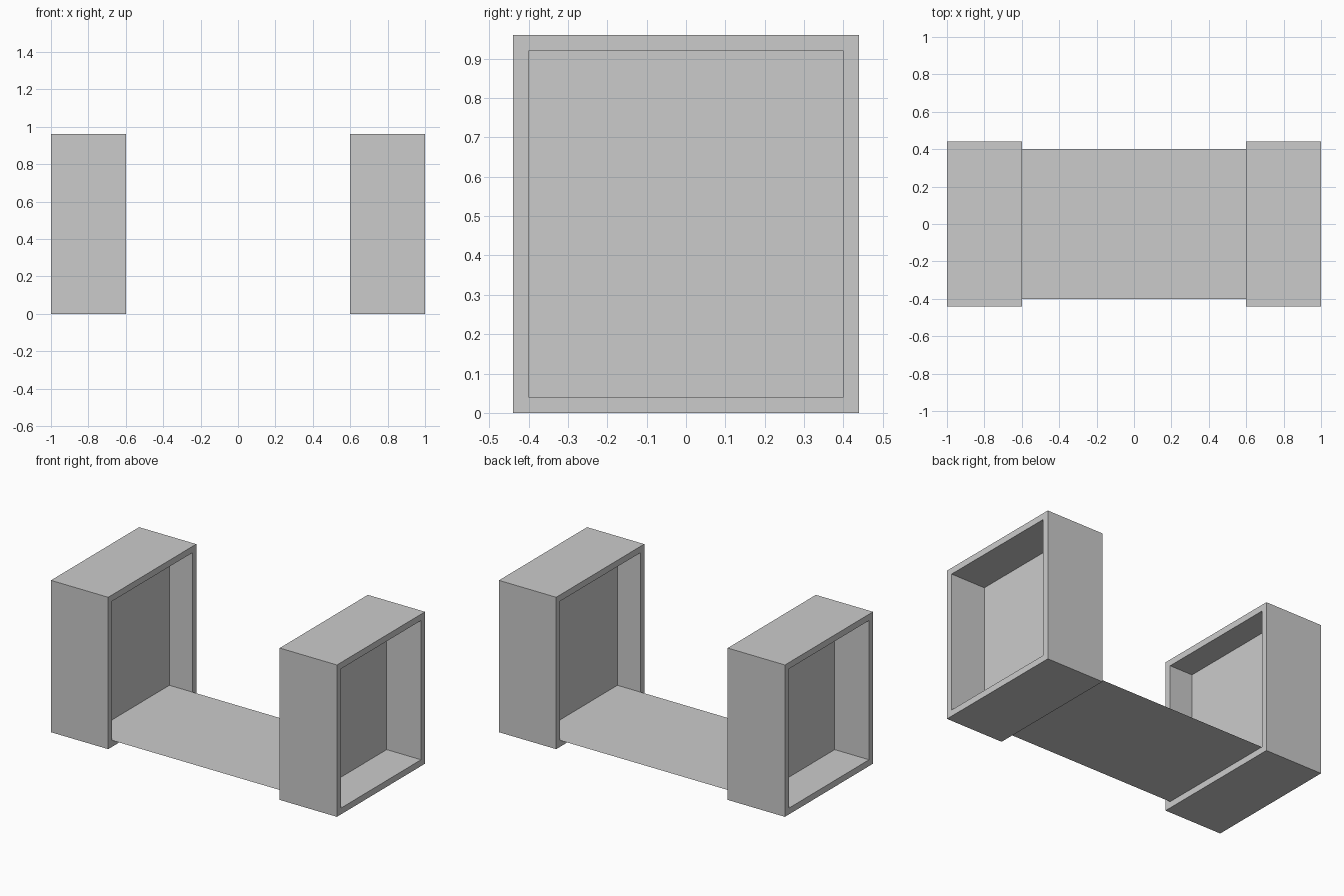
import bpy, bmesh
from mathutils import Matrix, Vector

if "Cube" in bpy.data.objects:
    bpy.data.objects.remove(bpy.data.objects["Cube"])

WALL, DEPTH, WIDTH, HEIGHT = 0.04, 0.40, 0.88, 0.96


def add_object(name, bm):
    mesh = bpy.data.meshes.new(name)
    bm.to_mesh(mesh)
    bm.free()
    obj = bpy.data.objects.new(name, mesh)
    bpy.context.collection.objects.link(obj)
    return obj


def frame(name, x):
    # Box with both x ends inset and joined into a through opening
    bm = bmesh.new()
    bmesh.ops.create_cube(bm, size=1, matrix=Matrix.LocRotScale(
        Vector((x, 0, HEIGHT / 2)), None, Vector((DEPTH, WIDTH, HEIGHT))))
    bm.normal_update()
    ends = [f for f in bm.faces if abs(f.normal.x) > 0.9]
    bmesh.ops.inset_individual(bm, faces=ends, thickness=WALL, use_even_offset=True)
    bmesh.ops.delete(bm, geom=ends, context='FACES')
    rims = [e for e in bm.edges if e.is_boundary]
    bmesh.ops.bridge_loops(bm, edges=rims)
    bmesh.ops.recalc_face_normals(bm, faces=bm.faces)
    return add_object(name, bm)


def sheet(name, corners):
    bm = bmesh.new()
    bm.faces.new([bm.verts.new(c) for c in corners])
    return add_object(name, bm)


# Opening limits shared by the dividers and the seat
y, z0, z1 = WIDTH / 2 - WALL, WALL, HEIGHT - WALL

for side, s in (("left", -1), ("right", 1)):
    # Hollow end frame
    frame(side + "_frame", s * 0.8)
    # Thin divider inside the frame, nearer the seat
    px = s * 0.76
    sheet(side + "_divider", [(px, -y, z0), (px, y, z0), (px, y, z1), (px, -y, z1)])

# Thin seat sheet flush with the inner floors of the frames
sheet("seat", [(-0.6, -y, z0), (0.6, -y, z0), (0.6, y, z0), (-0.6, y, z0)])
